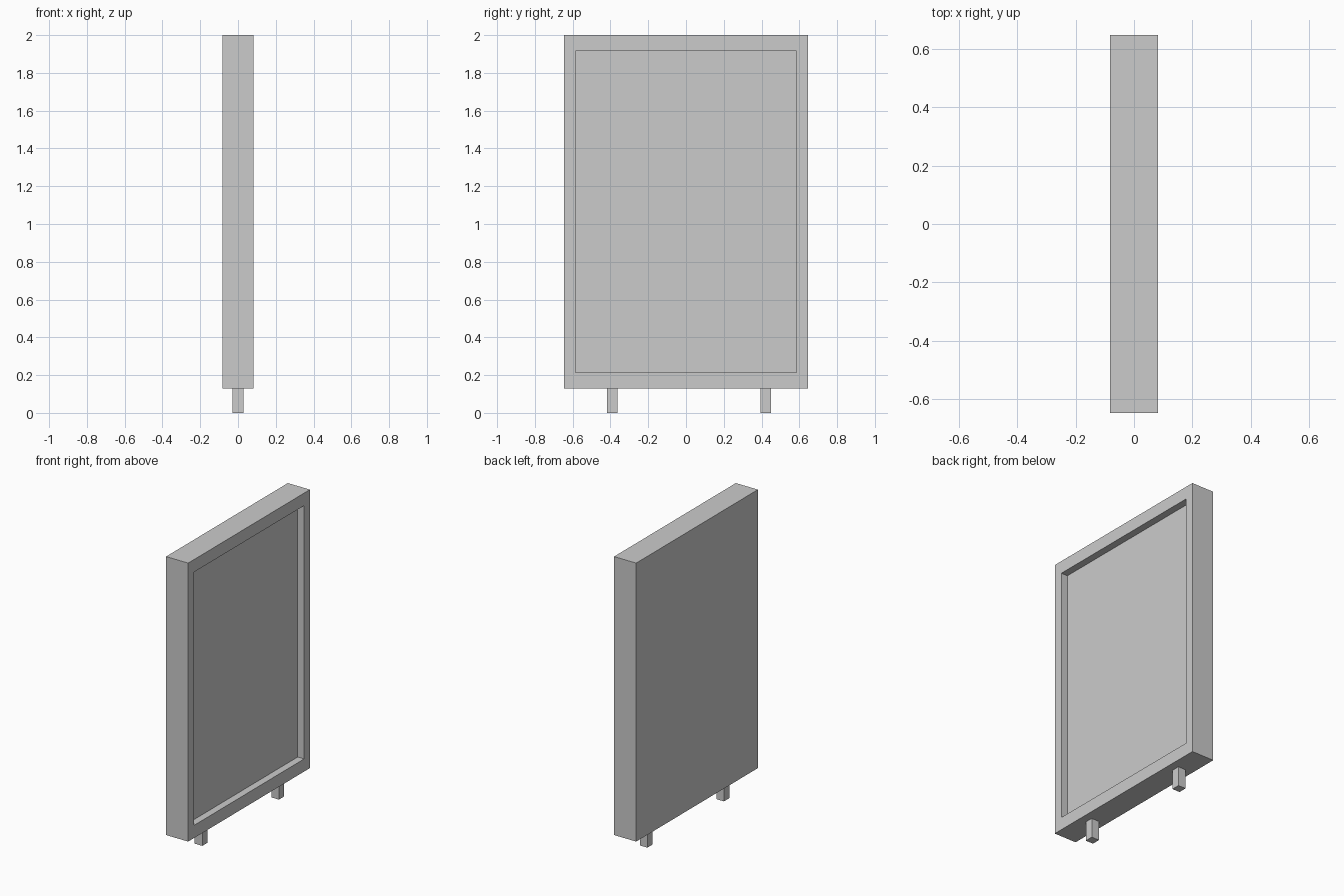
import bpy, bmesh
from mathutils import Vector

if "Cube" in bpy.data.objects:
    bpy.data.objects.remove(bpy.data.objects["Cube"])


def box(name, lo, hi):
    """Axis-aligned box between two corners, returned as object."""
    lo, hi = Vector(lo), Vector(hi)
    bm = bmesh.new()
    bmesh.ops.create_cube(bm, size=1)
    bmesh.ops.scale(bm, vec=hi - lo, verts=bm.verts)
    bmesh.ops.translate(bm, vec=(lo + hi) / 2, verts=bm.verts)
    mesh = bpy.data.meshes.new(name)
    bm.to_mesh(mesh)
    bm.free()
    obj = bpy.data.objects.new(name, mesh)
    bpy.context.collection.objects.link(obj)
    return obj


HALF_X, HALF_Y, BASE, TOP = 0.082, 0.646, 0.13, 2.0
REC_Y, REC_LO, REC_HI, DEPTH = 0.585, 0.215, 1.916, 0.048

# Panel cabinet with a recessed display on the right (+x) side
panel = box("display_panel", (-HALF_X, -HALF_Y, BASE), (HALF_X, HALF_Y, TOP))
bm = bmesh.new()
bm.from_mesh(panel.data)
bm.faces.ensure_lookup_table()
bm.normal_update()
face = max(bm.faces, key=lambda f: f.normal.x)


def fit_opening(f, x):
    """Place the inner face's corners on the recess outline at depth x."""
    mid = (BASE + TOP) / 2
    for v in f.verts:
        v.co = (x, REC_Y if v.co.y > 0 else -REC_Y,
                REC_HI if v.co.z > mid else REC_LO)


# Rim of the frame, then the sunken screen
bmesh.ops.inset_individual(bm, faces=[face], thickness=0.06)
fit_opening(face, HALF_X)
bmesh.ops.inset_individual(bm, faces=[face], thickness=0.01)
fit_opening(face, HALF_X - DEPTH)
bmesh.ops.recalc_face_normals(bm, faces=bm.faces)
bm.to_mesh(panel.data)
bm.free()

# Two short square feet
R = 0.028
for name, y in (("front_foot", -0.391), ("back_foot", 0.422)):
    box(name, (-R, y - R, 0), (R, y + R, BASE))
